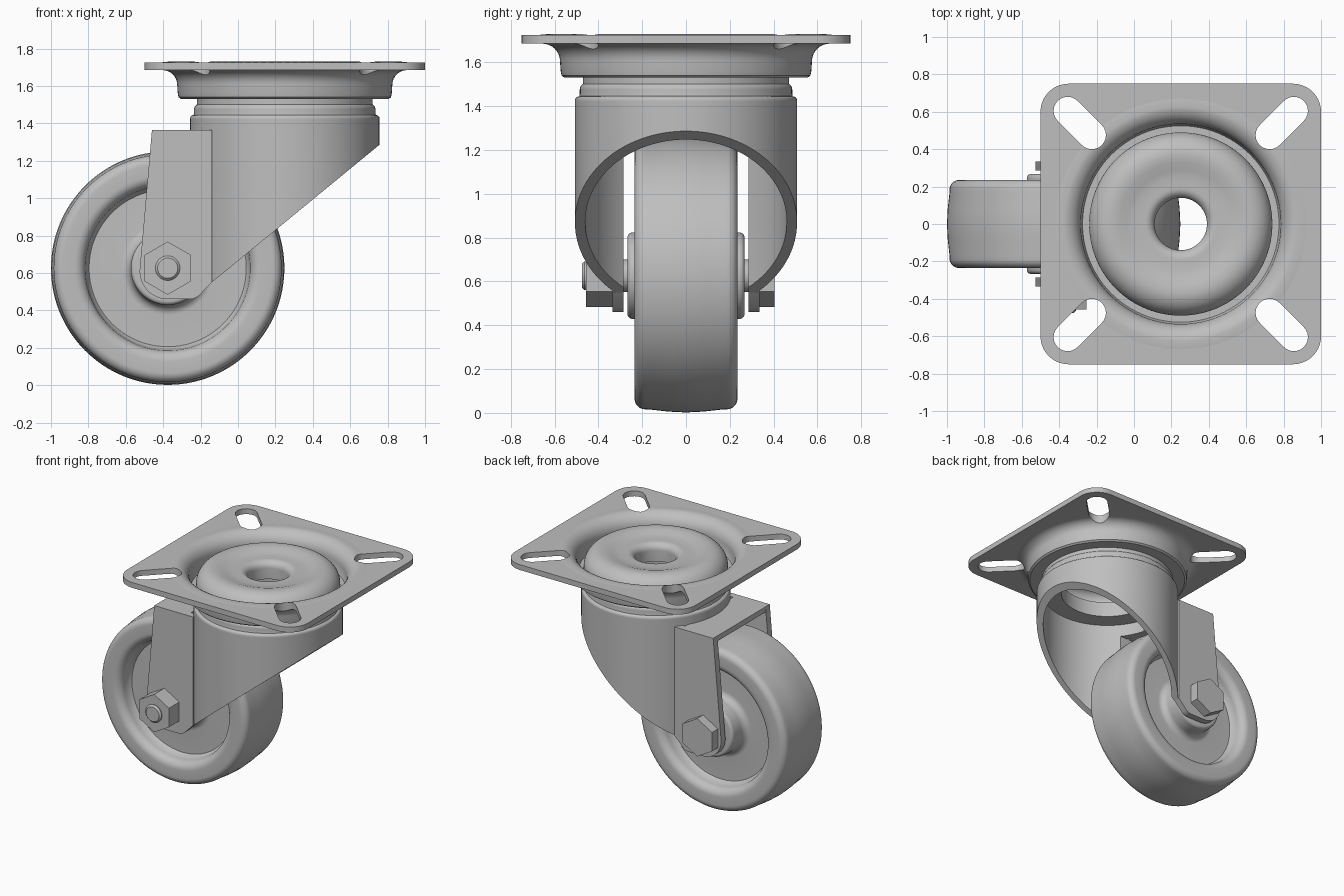
import bpy, bmesh
from math import cos, sin, radians
from mathutils import Matrix, Vector

cube = bpy.data.objects.get("Cube")
if cube:
    bpy.data.objects.remove(cube, do_unlink=True)

steel = bpy.data.materials.new("grey_steel")
steel.use_nodes = True
steel.diffuse_color = (0.52, 0.52, 0.52, 1)
steel.node_tree.nodes["Principled BSDF"].inputs["Base Color"].default_value = (0.52, 0.52, 0.52, 1)

SWIVEL = Matrix.Translation((0.25, 0, 0))
AXLE = Matrix.Translation((-0.376, 0, 0.626)) @ Matrix.Rotation(radians(90), 4, 'X')


def arc(cx, cy, r, a0, a1, n=8):
    angles = [radians(a0 + (a1 - a0) * i / n) for i in range(n + 1)]
    return [(cx + r * cos(a), cy + r * sin(a)) for a in angles]


def finish(name, bm, matrix):
    bmesh.ops.remove_doubles(bm, verts=bm.verts, dist=1e-5)
    bm.transform(matrix)
    bmesh.ops.recalc_face_normals(bm, faces=bm.faces)
    mesh = bpy.data.meshes.new(name)
    bm.to_mesh(mesh)
    bm.free()
    mesh.materials.append(steel)
    obj = bpy.data.objects.new(name, mesh)
    bpy.context.collection.objects.link(obj)
    return obj


def lathe(name, profile, matrix, closed=True, steps=96):
    """Spin an (r, z) profile round the local z axis."""
    bm = bmesh.new()
    vs = [bm.verts.new((r, 0, z)) for r, z in profile]
    pairs = list(zip(vs, vs[1:])) + ([(vs[-1], vs[0])] if closed else [])
    edges = [bm.edges.new(p) for p in pairs]
    bmesh.ops.spin(bm, geom=vs + edges, cent=(0, 0, 0), axis=(0, 0, 1),
                   angle=radians(360), steps=steps, use_merge=False)
    return finish(name, bm, matrix)


def prism(name, outline, low, high, matrix=Matrix()):
    """Extrude a flat outline along local z."""
    bm = bmesh.new()
    face = bm.faces.new([bm.verts.new((x, y, low)) for x, y in outline])
    top = bmesh.ops.extrude_face_region(bm, geom=[face])["geom"]
    moved = [v for v in top if isinstance(v, bmesh.types.BMVert)]
    bmesh.ops.translate(bm, verts=moved, vec=(0, 0, high - low))
    return finish(name, bm, matrix)


def activate(obj):
    bpy.ops.object.select_all(action='DESELECT')
    obj.select_set(True)
    bpy.context.view_layer.objects.active = obj


def cut(obj, cutters):
    activate(obj)
    for c in cutters:
        mod = obj.modifiers.new("cut", 'BOOLEAN')
        mod.operation, mod.solver, mod.object = 'DIFFERENCE', 'EXACT', c
        bpy.ops.object.modifier_apply(modifier=mod.name)


def box(x0, x1, y0, y1):
    return [(x0, y0), (x1, y0), (x1, y1), (x0, y1)]


SIDE = Matrix.Rotation(radians(90), 4, 'X')   # outline (x, z), extruded along y

# Mounting plate with rounded corners
h, r = 0.75, 0.15
corners = [(1, 1, 0), (-1, 1, 90), (-1, -1, 180), (1, -1, 270)]
outline = [p for sx, sy, a in corners
           for p in arc(sx * (h - r), sy * (h - r), r, a, a + 90, 10)]
plate = prism("mounting_plate", outline, 1.685, 1.725, SWIVEL)

# Pressed bearing dish below the plate, with a domed cap in its middle
dish = lathe("bearing_dish",
             [(0.67, 1.685)] + arc(0.655, 1.605, 0.08, 90, 180)
             + [(0.572, 1.56), (0.568, 1.54), (0.555, 1.53), (0.40, 1.53), (0.40, 1.56)]
             + [(0.525, 1.56), (0.53, 1.57), (0.535, 1.63)]
             + arc(0.635, 1.63, 0.10, 175, 95) + [(0.67, 1.725)], SWIVEL)
lathe("swivel_cap",
      [(0.49, 1.54)] + arc(0.37, 1.595, 0.12, 0, 90, 12)
      + [(0.33, 1.712), (0.29, 1.698), (0.25, 1.692), (0.21, 1.69)]
      + arc(0.19, 1.64, 0.05, 90, 180) + [(0.14, 1.56), (0.18, 1.56), (0.18, 1.65)]
      + [(0.37, 1.665)] + arc(0.37, 1.595, 0.07, 80, 0) + [(0.44, 1.54)], SWIVEL)

# Bolt slots pointing at the four corners
slot = arc(0.605, 0, 0.075, -90, 90, 12) + arc(0.475, 0, 0.075, 90, 270, 12)
slot = [(x + (0.605 * 2 ** 0.5 - 0.605 if i < 13 else 0.475 * 2 ** 0.5 - 0.475), y)
        for i, (x, y) in enumerate(slot)]
cutters = [prism("slot_cutter", slot, 1.63, 1.8,
                 SWIVEL @ Matrix.Rotation(radians(45 + 90 * i), 4, 'Z')) for i in range(4)]
well = lathe("well_cutter", [(0, 1.6), (0.67, 1.6), (0.67, 1.8), (0, 1.8)], SWIVEL, closed=False)
cut(plate, cutters + [well])
cut(dish, cutters)

# Fork housing: tube with a stepped neck, cut off at a slant and opened for the wheel
housing = lathe("fork_housing",
                [(0.507, 0.2), (0.507, 1.42)] + arc(0.487, 1.425, 0.02, 0, 90, 5)
                + [(0.485, 1.455)] + arc(0.455, 1.475, 0.03, 0, 60, 5)
                + [(0.47, 1.515), (0.47, 1.535), (0.33, 1.535), (0.33, 1.42), (0.46, 1.42), (0.46, 0.2)],
                SWIVEL)
slant = prism("slant_cutter", [(-0.678, 0.108), (1.243, 1.685), (1.243, -0.5), (-0.678, -0.5)],
              -1, 1, SIDE)
tunnel = prism("tunnel_cutter", box(-0.8, 0.1, -0.1, 1.325), -0.285, 0.285, SIDE)
cut(housing, [slant, tunnel])

# Fork legs and the bridge across their top
leg = ([(-0.14, 1.365), (-0.46, 1.365)] + arc(-0.376, 0.61, 0.15, 172, 270, 12)
       + arc(-0.26, 0.54, 0.08, 270, 309, 5) + [(-0.14, 0.55)])
prism("right_fork_leg", leg, 0.285, 0.335, SIDE)
prism("left_fork_leg", leg, -0.335, -0.285, SIDE)
prism("fork_bridge", box(-0.46, -0.19, 1.325, 1.365), -0.285, 0.285, SIDE)

# Wheel: crowned tread, rounded rims, recessed web and hub
half = ([(0.624, 0), (0.62, 0.08), (0.61, 0.17)] + arc(0.56, 0.185, 0.05, 10, 90)
        + arc(0.50, 0.175, 0.06, 90, 180) + [(0.432, 0.135), (0.42, 0.12)]
        + arc(0.25, 0.17, 0.05, 270, 180) + [(0.197, 0.245)]
        + arc(0.175, 0.245, 0.022, 0, 90, 5) + [(0, 0.267)])
lathe("wheel", [(a, -b) for a, b in reversed(half[1:])] + half, AXLE, closed=False, steps=128)


# Axle, nut and bolt head
def pin(name, radius, low, high, steps, bevel=0.0, turn=0):
    lathe(name, [(0, low), (radius, low), (radius, high - bevel), (radius - bevel, high), (0, high)],
          AXLE @ Matrix.Rotation(radians(turn), 4, 'Z'), closed=False, steps=steps)


pin("axle", 0.075, -0.34, 0.34, 48)
pin("axle_tip", 0.066, 0.33, 0.475, 48, bevel=0.012)
pin("axle_nut", 0.142, 0.335, 0.457, 6, turn=30)
pin("bolt_head", 0.142, -0.405, -0.335, 6, turn=30)

# Remove cutters, then smooth the curved surfaces
for c in cutters + [well, slant, tunnel]:
    bpy.data.objects.remove(c, do_unlink=True)
for obj in list(bpy.context.collection.objects):
    if obj.type == 'MESH':
        activate(obj)
        bpy.ops.object.shade_smooth_by_angle(angle=radians(32))
